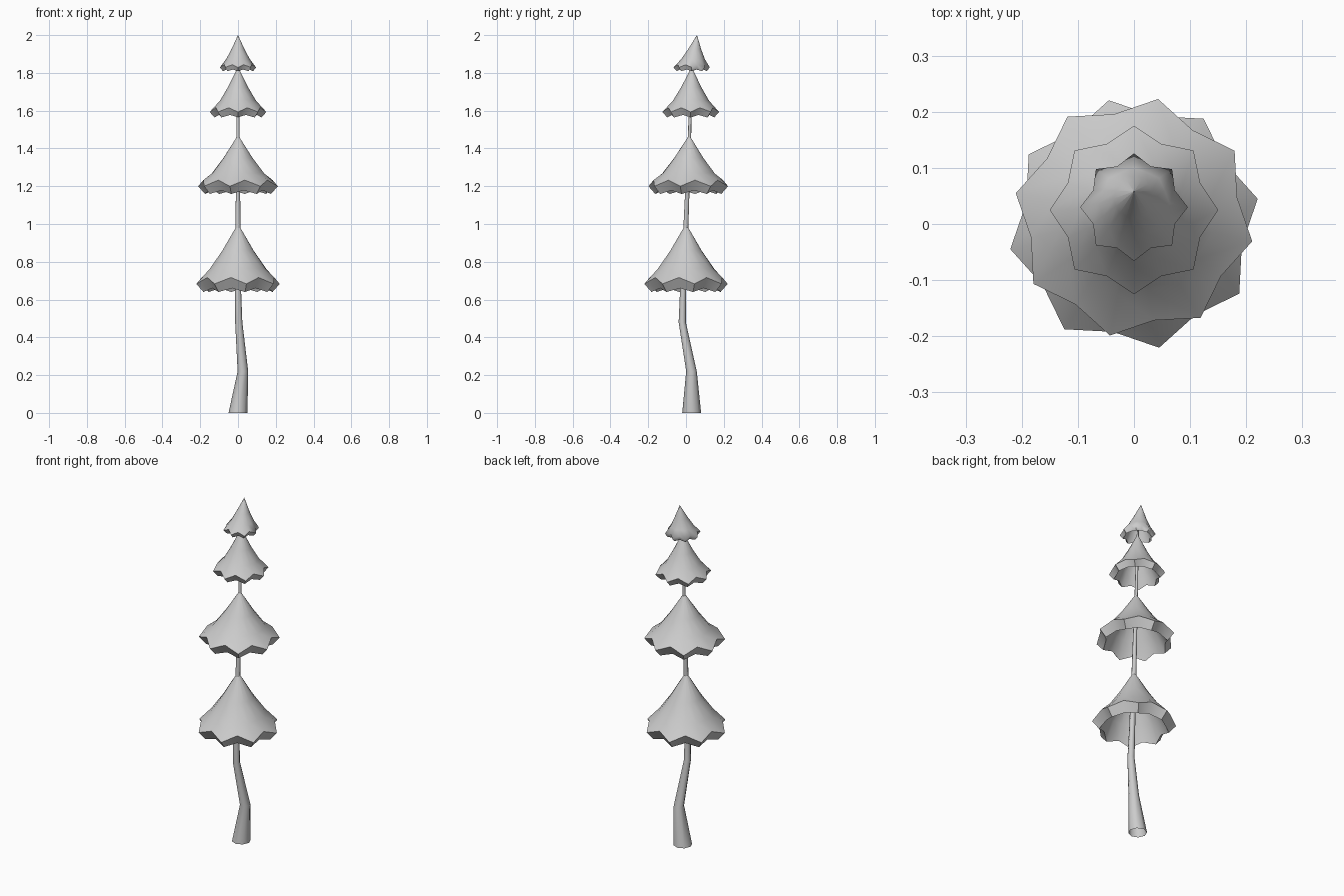
import bpy, bmesh, math
from mathutils import Vector

cube = bpy.data.objects.get("Cube")
if cube:
    bpy.data.objects.remove(cube)

GREY = (0.6, 0.6, 0.6, 1)
grey = bpy.data.materials.new("plain grey")
grey.use_nodes = True
grey.diffuse_color = GREY
grey.node_tree.nodes["Principled BSDF"].inputs["Base Color"].default_value = GREY


def skin(name, rings):
    """Bridge a series of equal point rings into one smooth-shaded object."""
    bm = bmesh.new()
    loops = [[bm.verts.new(p) for p in ring] for ring in rings]
    n = len(loops[0])
    for a, b in zip(loops, loops[1:]):
        for i in range(n):
            j = (i + 1) % n
            bm.faces.new((a[i], a[j], b[j], b[i]))
    bmesh.ops.recalc_face_normals(bm, faces=bm.faces)
    mesh = bpy.data.meshes.new(name)
    bm.to_mesh(mesh)
    bm.free()
    mesh.materials.append(grey)
    obj = bpy.data.objects.new(name, mesh)
    bpy.context.collection.objects.link(obj)
    bpy.ops.object.select_all(action="DESELECT")
    obj.select_set(True)
    bpy.context.view_layer.objects.active = obj
    bpy.ops.object.shade_smooth_by_angle(angle=math.radians(65))


def star_ring(centre, radius, ripple, lift, turn):
    """Eight points with valleys pulled in and raised between them."""
    ring = []
    for i in range(16):
        a = turn + i * math.tau / 16
        valley = i % 2
        r = radius * (1 - ripple * valley)
        ring.append(centre + Vector((r * math.cos(a), r * math.sin(a), lift * valley)))
    return ring


def foliage(name, apex, base, radius, mid, valley, band, turn):
    """Hollow skirt: concave outside, turned-under rim, inner cone."""
    apex, base = Vector(apex), Vector(base)
    lift = radius * 0.15
    rings = []
    for r, t, k in ((0.004, 0, 0), (mid * 0.56, 0.45, 0.1), (mid, 0.75, 0.35), (1, 1, 1)):
        rings.append(star_ring(apex.lerp(base, t), radius * r, valley * k, lift * k * k, turn))
    under = base - Vector((0, 0, band))
    rings.append(star_ring(under, radius * 0.83, valley * 0.9, lift * 0.6, turn))
    for r, t, k in ((mid * 0.9, 0.8, 0.35), (mid * 0.48, 0.5, 0.1), (0.004, 0.05, 0)):
        rings.append(star_ring(apex.lerp(base, t), radius * r, valley * k, 0, turn))
    skin(name, rings)


# Foliage tiers, bottom to top
twist = math.radians(11.5)
foliage("bottom_foliage", (0, 0, 1.0), (0, 0, 0.683), 0.225, 0.68, 0.13, 0.043, twist)
foliage("lower_middle_foliage", (0, 0.017, 1.47), (0, 0.012, 1.2), 0.215, 0.66, 0.13, 0.041, -twist)
foliage("upper_middle_foliage", (0, 0.03, 1.83), (0, 0.025, 1.593), 0.15, 0.64, 0.15, 0.029, 0)
foliage("top_foliage", (0, 0.058, 2.0), (0, 0.03, 1.829), 0.096, 0.66, 0.18, 0.02, 0)

# Crooked tapering trunk, open below: x, y, z, radius
path = ((0, 0.03, 0, 0.05), (0.026, 0.029, 0.22, 0.028), (0.004, -0.02, 0.48, 0.019),
        (0, -0.015, 0.66, 0.016), (0, 0, 1.0, 0.013), (0, 0.018, 1.45, 0.009),
        (0, 0.03, 1.82, 0.006), (0, 0.04, 1.9, 0.003))
trunk_rings = []
for x, y, z, r in path:
    trunk_rings.append([Vector((x + r * math.cos(i * math.tau / 8),
                                y + r * math.sin(i * math.tau / 8), z)) for i in range(8)])
skin("trunk", trunk_rings)
